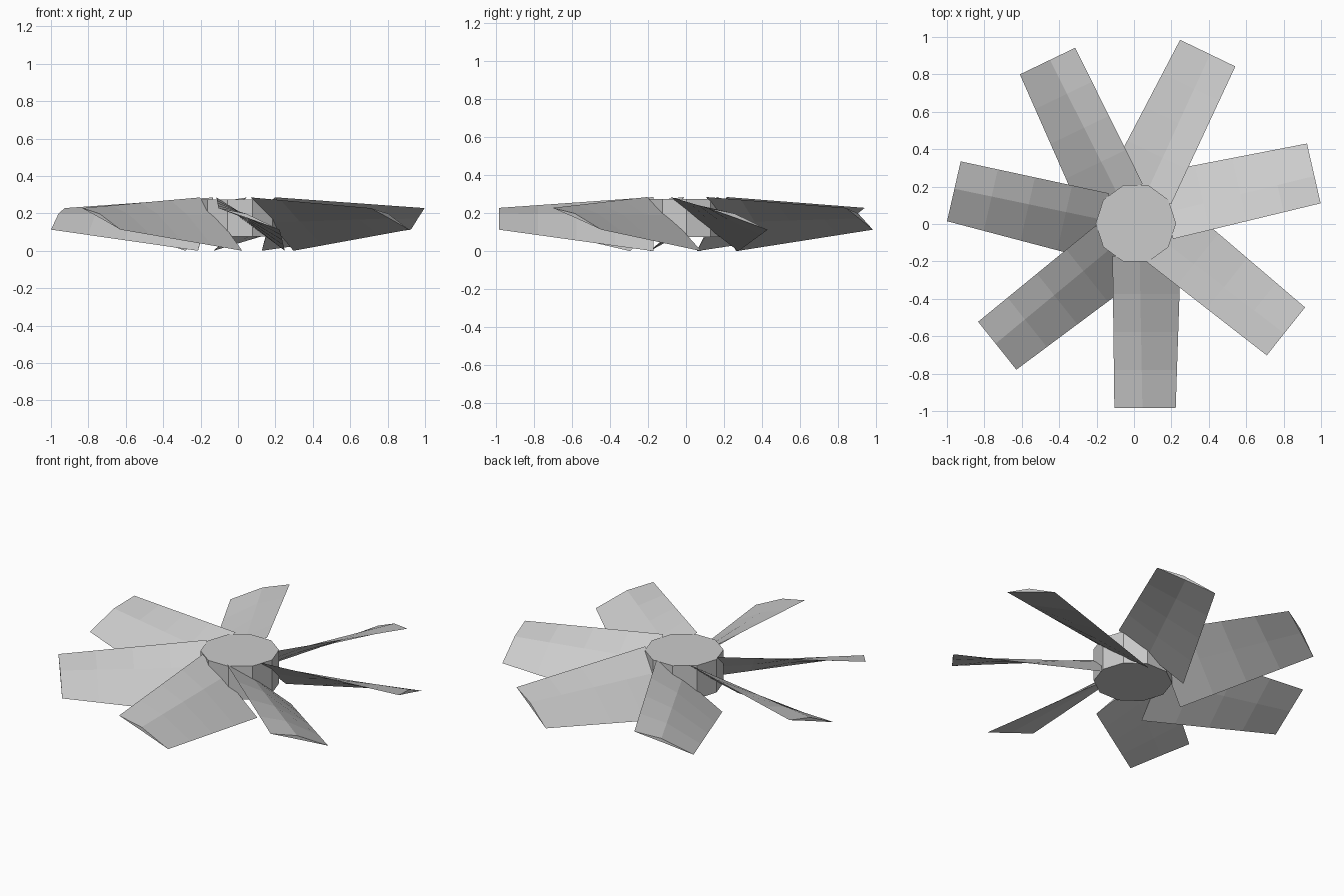
import bpy, bmesh
from math import radians, tau
from mathutils import Matrix, Vector

cube = bpy.data.objects.get("Cube")
if cube:
    bpy.data.objects.remove(cube, do_unlink=True)

CENTRE = Vector((0.01, 0.003, 0))
BLADES = 7

metal = bpy.data.materials.new("plain_grey")
metal.use_nodes = True
grey = (0.6, 0.6, 0.6, 1)
metal.diffuse_color = grey
metal.node_tree.nodes["Principled BSDF"].inputs["Base Color"].default_value = grey


def add_object(name, bm):
    bmesh.ops.recalc_face_normals(bm, faces=bm.faces)
    mesh = bpy.data.meshes.new(name)
    bm.to_mesh(mesh)
    bm.free()
    mesh.materials.append(metal)
    obj = bpy.data.objects.new(name, mesh)
    bpy.context.collection.objects.link(obj)
    return obj


# Hub: ten-sided drum
bm = bmesh.new()
bmesh.ops.create_cone(bm, cap_ends=True, segments=10, radius1=0.215, radius2=0.215, depth=0.2)
bmesh.ops.rotate(bm, verts=bm.verts, matrix=Matrix.Rotation(tau / 4, 3, "Z"))
# Bring a corner onto the x axis whichever way the cone starts
first = max(bm.verts, key=lambda v: v.co.x)
bmesh.ops.rotate(bm, verts=bm.verts,
                 matrix=Matrix.Rotation(-first.co.to_2d().angle_signed(Vector((1, 0))) * -1, 3, "Z"))
bmesh.ops.translate(bm, verts=bm.verts, vec=CENTRE + Vector((0, 0, 0.175)))
add_object("hub", bm)

# Blade sections: high edge, upper ridge, low edge, underside middle
ROOT = [Vector(p) for p in ((0.175, -0.125, 0.285), (0.175, 0.02, 0.19),
                            (0.175, 0.24, 0.0), (0.175, 0.04, 0.15))]
TIP = [Vector(p) for p in ((0.987, -0.115, 0.228), (0.987, 0.035, 0.198),
                           (0.987, 0.213, 0.113), (0.987, 0.045, 0.173))]
STEPS = 4


def add_blade(name, angle):
    bm = bmesh.new()
    turn = Matrix.Translation(CENTRE) @ Matrix.Rotation(angle, 4, "Z")
    rings = [[bm.verts.new(turn @ a.lerp(b, i / STEPS)) for a, b in zip(ROOT, TIP)]
             for i in range(STEPS + 1)]
    for inner, outer in zip(rings, rings[1:]):
        for k in range(4):
            n = (k + 1) % 4
            bm.faces.new((inner[k], inner[n], outer[n], outer[k]))
    bm.faces.new(rings[0])
    bm.faces.new(rings[-1])
    return add_object(name, bm)


for i in range(BLADES):
    add_blade(f"blade_{i + 1}", radians(-90) + tau * i / BLADES)
